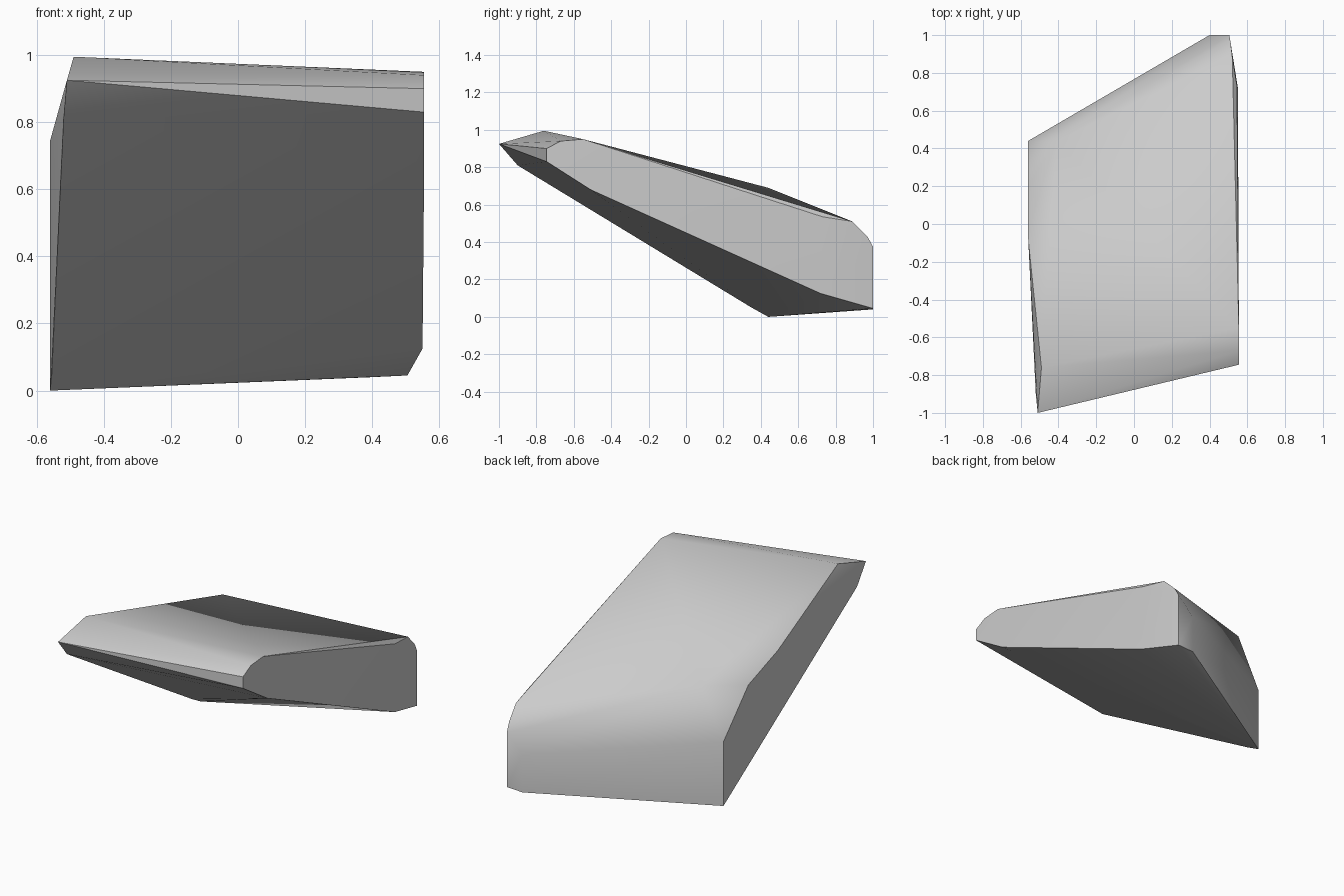
import bpy
import bmesh
from math import radians

cube = bpy.data.objects.get("Cube")
if cube:
    bpy.data.objects.remove(cube, do_unlink=True)

# Single flat colour
grey = bpy.data.materials.new("light_grey")
grey.use_nodes = True
colour = (0.6, 0.6, 0.6, 1)
grey.diffuse_color = colour
grey.node_tree.nodes["Principled BSDF"].inputs["Base Color"].default_value = colour

# Flat left side: nose, sloping top, rounded tail, underside
left_side = [
    (.555, -.745, .83), (.555, -.745, .9), (.555, -.67, .94), (.555, -.55, .95),
    (.545, .73, .535), (.52, .89, .51), (.51, .97, .43), (.505, 1, .375),
    (.505, 1, .045), (.55, .72, .125), (.555, -.51, .68),
]
# Pointed right side: nose tip, ridge, chamfered shoulder, tail, underside
right_side = [
    (-.51, -1, .925), (-.49, -.76, .995), (-.56, -.08, .745), (-.56, .2, .645),
    (-.41, .44, .69), (-.56, .44, .39), (-.56, .44, 0), (-.555, .35, .05),
    (-.52, -.9, .81),
]
# Narrow flat at the tail corner
tail_flat = [(.4, 1, .27), (.4, 1, .04)]

# Wrap the two side profiles into one faceted solid
bm = bmesh.new()
for point in left_side + right_side + tail_flat:
    bm.verts.new(point)
hull = bmesh.ops.convex_hull(bm, input=bm.verts)
loose = [v for v in bm.verts if not v.link_faces]
bmesh.ops.delete(bm, geom=loose, context='VERTS')
bmesh.ops.dissolve_limit(bm, angle_limit=radians(1.5), verts=bm.verts, edges=bm.edges)
bmesh.ops.recalc_face_normals(bm, faces=bm.faces)

mesh = bpy.data.meshes.new("wedge_block")
bm.to_mesh(mesh)
bm.free()
mesh.materials.append(grey)
block = bpy.data.objects.new("wedge_block", mesh)
bpy.context.collection.objects.link(block)

# Soft shading over shallow bends, crisp outer edges
bpy.ops.object.select_all(action='DESELECT')
block.select_set(True)
bpy.context.view_layer.objects.active = block
bpy.ops.object.shade_smooth_by_angle(angle=radians(35))
